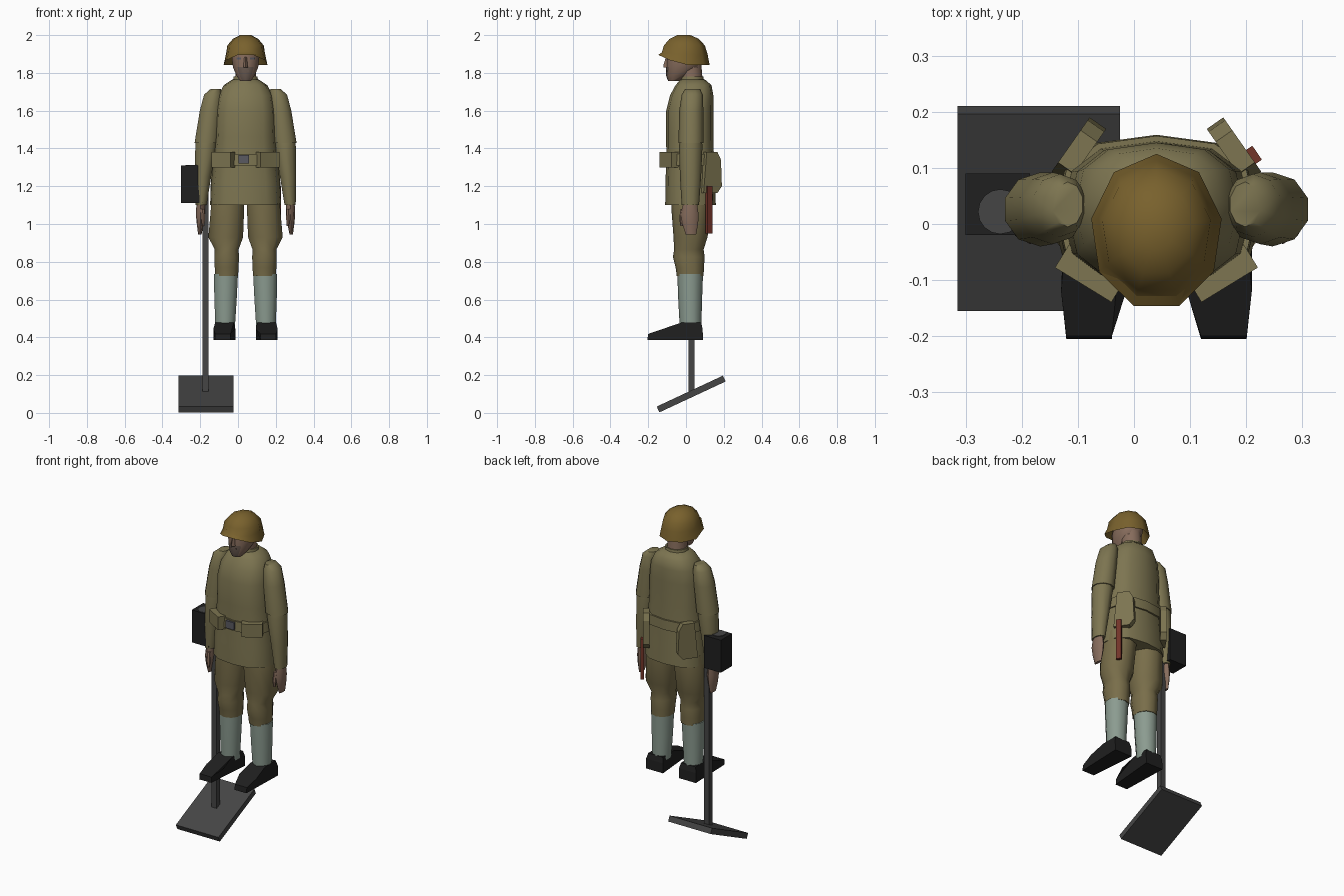
import bpy, bmesh, math
from mathutils import Matrix, Vector

if "Cube" in bpy.data.objects:
    bpy.data.objects.remove(bpy.data.objects["Cube"])

CX = 0.04  # centre line of the figure


def material(name, r, g, b):
    m = bpy.data.materials.new(name)
    m.diffuse_color = (r, g, b, 1)
    m.use_nodes = True
    m.node_tree.nodes["Principled BSDF"].inputs["Base Color"].default_value = m.diffuse_color
    return m


TUNIC = material("khaki cloth", 0.205, 0.178, 0.082)
TROUSER = material("brown khaki cloth", 0.19, 0.155, 0.068)
HELMET = material("ochre steel", 0.19, 0.12, 0.026)
SKIN = material("skin", 0.24, 0.15, 0.107)
STUBBLE = material("dark skin", 0.14, 0.10, 0.08)
WRAP = material("pale green wrap", 0.26, 0.33, 0.28)
BLACK = material("black", 0.014, 0.014, 0.014)
METAL = material("dark grey metal", 0.06, 0.06, 0.06)
BUCKLE = material("grey buckle", 0.10, 0.10, 0.12)
RED = material("red brown leather", 0.17, 0.035, 0.022)


def finish(name, bm, mat, smooth=None):
    bmesh.ops.recalc_face_normals(bm, faces=bm.faces)
    me = bpy.data.meshes.new(name)
    bm.to_mesh(me)
    bm.free()
    me.materials.append(mat)
    ob = bpy.data.objects.new(name, me)
    bpy.context.collection.objects.link(ob)
    if smooth:
        bpy.ops.object.select_all(action='DESELECT')
        ob.select_set(True)
        bpy.context.view_layer.objects.active = ob
        bpy.ops.object.shade_smooth_by_angle(angle=math.radians(smooth))
    return ob


def loft(name, rings, mat, n=10, p=2.0, side=1, smooth=50):
    """Skin rings of (x offset, y, z, x radius, y radius)."""
    bm = bmesh.new()
    loops = []
    for ox, cy, z, rx, ry in rings:
        loop = []
        for i in range(n):
            a = math.pi / 2 + 2 * math.pi * i / n
            c, s = math.cos(a), math.sin(a)
            x = math.copysign(abs(c) ** (2 / p), c) * rx
            y = math.copysign(abs(s) ** (2 / p), s) * ry
            loop.append(bm.verts.new((CX + side * (ox + x), cy + y, z)))
        loops.append(loop)
    for a, b in zip(loops, loops[1:]):
        for i in range(n):
            j = (i + 1) % n
            bm.faces.new((a[i], a[j], b[j], b[i]))
    bm.faces.new(loops[0])
    bm.faces.new(loops[-1])
    return finish(name, bm, mat, smooth)


def box(name, loc, size, mat, rx=0, rz=0):
    bm = bmesh.new()
    m = (Matrix.Translation(loc) @ Matrix.Rotation(rz, 4, 'Z')
         @ Matrix.Rotation(rx, 4, 'X') @ Matrix.Diagonal((*size, 1)))
    bmesh.ops.create_cube(bm, size=1, matrix=m)
    return finish(name, bm, mat)


def prism(name, profile, origin, along, width, mat):
    """Extrude a (distance, z) profile sideways from its vertical plane."""
    d = Vector((*along, 0)).normalized()
    nrm = Vector((d.y, -d.x, 0)) * width / 2
    bm = bmesh.new()
    sides = [[bm.verts.new(Vector((*origin, 0)) + d * u + Vector((0, 0, z)) + nrm * k)
              for u, z in profile] for k in (-1, 1)]
    for s in sides:
        bm.faces.new(s)
    for i in range(len(profile)):
        j = (i + 1) % len(profile)
        bm.faces.new((sides[0][i], sides[0][j], sides[1][j], sides[1][i]))
    return finish(name, bm, mat)


# Helmet: shell with a raised front rim
helmet = loft("helmet", [(0, -.01, 1.925, .085, .10), (0, -.015, 1.842, .118, .14),
                         (0, -.012, 1.90, .105, .126), (0, -.012, 1.945, .098, .112),
                         (0, -.012, 1.98, .068, .08), (0, -.012, 2.0, .03, .035)],
              HELMET, n=9)
for v in helmet.data.vertices:
    if v.co.z < 1.85:
        v.co.z += .055 * max(0, (-v.co.y - .03) / .12)

# Head, with dark stubble on the lower front
head = loft("head", [(0, -.065, 1.757, .03, .03), (0, -.045, 1.785, .05, .06),
                     (0, -.015, 1.83, .07, .09), (0, -.008, 1.88, .076, .095),
                     (0, -.008, 1.935, .07, .09)], SKIN, p=2.2)
head.data.materials.append(STUBBLE)
for f in head.data.polygons:
    if f.center.z < 1.825 and f.normal.y < -.5:
        f.material_index = 1
loft("neck", [(0, .035, 1.70, .06, .058), (0, .02, 1.86, .055, .06)], SKIN)
loft("nose", [(0, -.098, 1.828, .014, .022), (0, -.098, 1.84, .013, .022),
              (0, -.094, 1.885, .007, .012)], SKIN, n=6)
box("mouth", (CX, -.098, 1.81), (.035, .009, .006), STUBBLE)
for s in (-1, 1):
    box("eye", (CX + s * .035, -.09, 1.876), (.026, .009, .012), BUCKLE, rz=s * .4)

# Tunic, collar, belt and buckle
loft("tunic", [(0, .024, 1.10, .188, .134), (0, .022, 1.22, .182, .131),
               (0, .022, 1.34, .17, .126), (0, .02, 1.46, .162, .125),
               (0, .02, 1.60, .158, .125), (0, .03, 1.68, .145, .115),
               (0, .04, 1.735, .115, .095), (0, .035, 1.765, .07, .065)],
     TUNIC, n=12, p=2.6)
loft("collar", [(0, .032, 1.735, .075, .068), (0, .032, 1.78, .066, .06)], TUNIC)
loft("belt", [(0, .022, 1.31, .181, .137), (0, .022, 1.37, .178, .135)], TUNIC, n=12, p=2.6)
box("buckle", (CX - .01, -.113, 1.342), (.055, .02, .045), BUCKLE)

for s in (-1, 1):
    # Sleeves and hands
    loft("upper_sleeve", [(.158, .035, 1.715, .028, .04), (.172, .033, 1.685, .05, .056),
                          (.185, .028, 1.60, .06, .064), (.207, .026, 1.43, .066, .066)],
         TUNIC, n=10, side=s)
    loft("lower_sleeve", [(.207, .026, 1.45, .058, .058), (.21, .025, 1.41, .059, .062),
                          (.225, .024, 1.25, .045, .056), (.236, .023, 1.10, .031, .046)],
         TUNIC, n=10, side=s)
    loft("hand", [(.237, .022, 1.125, .022, .034), (.238, .02, 1.05, .025, .047),
                  (.24, .022, 1.0, .018, .042), (.242, .026, .945, .009, .028)],
         SKIN, n=8, side=s)
    loft("thumb", [(.228, -.015, 1.08, .012, .014), (.225, -.024, 1.03, .012, .012),
                   (.224, -.022, .99, .007, .008)], SKIN, n=6, side=s)

    # Breeches, wraps and shoes
    loft("breeches_leg", [(.093, .028, 1.16, .088, .105), (.095, .027, 1.09, .092, .105),
                          (.105, .024, .93, .096, .09), (.1, .015, .865, .066, .078),
                          (.1, .015, .825, .068, .084), (.1, .02, .77, .066, .075),
                          (.1, .022, .725, .063, .071)], TROUSER, n=10, side=s, p=2.2)
    loft("leg_wrap", [(.104, .022, .735, .067, .068), (.106, .022, .60, .062, .063),
                      (.108, .024, .45, .054, .057)], WRAP, n=10, side=s)
    shoe = prism("shoe", [(-.09, .385), (-.088, .445), (-.08, .478), (.025, .478),
                          (.12, .445), (.2, .418), (.205, .385)],
                 (CX + s * .112, 0), (0, -1), .116, BLACK)
    mid = CX + s * .112
    for v in shoe.data.vertices:
        if v.co.y < -.15:
            v.co.x = mid + (v.co.x - mid) * .7 + s * .008
        elif v.co.z > .46:
            v.co.x = mid + (v.co.x - mid) * .85

    # Belt pouches at the front and satchels at the back
    box("front_pouch", (CX + s * .118, -.088, 1.34), (.118, .048, .08), TUNIC, rz=s * .55)
    prism("back_satchel", [(0, 1.165), (.09, 1.165), (.118, 1.20), (.112, 1.34),
                           (.09, 1.38), (.02, 1.38)],
          (CX + s * .172, .083), (-.07 * s, .1), .036, TUNIC)

# Scabbard behind the left hip
box("scabbard", (CX + .172, .122, 1.075), (.018, .03, .25), RED, rz=.6)

# Mine detector: tilted plate, pole and control box
box("detector_plate", (-.17, .0275, .1), (.29, .387, .034), METAL, rx=math.radians(25))
box("detector_pole", (-.172, .03, .655), (.034, .032, 1.09), METAL)
box("control_box", (-.243, .035, 1.21), (.115, .11, .2), BLACK)
loft("control_dial", [(-.278, .022, 1.305, .04, .04), (-.278, .022, 1.313, .04, .04)],
     METAL, n=16)
